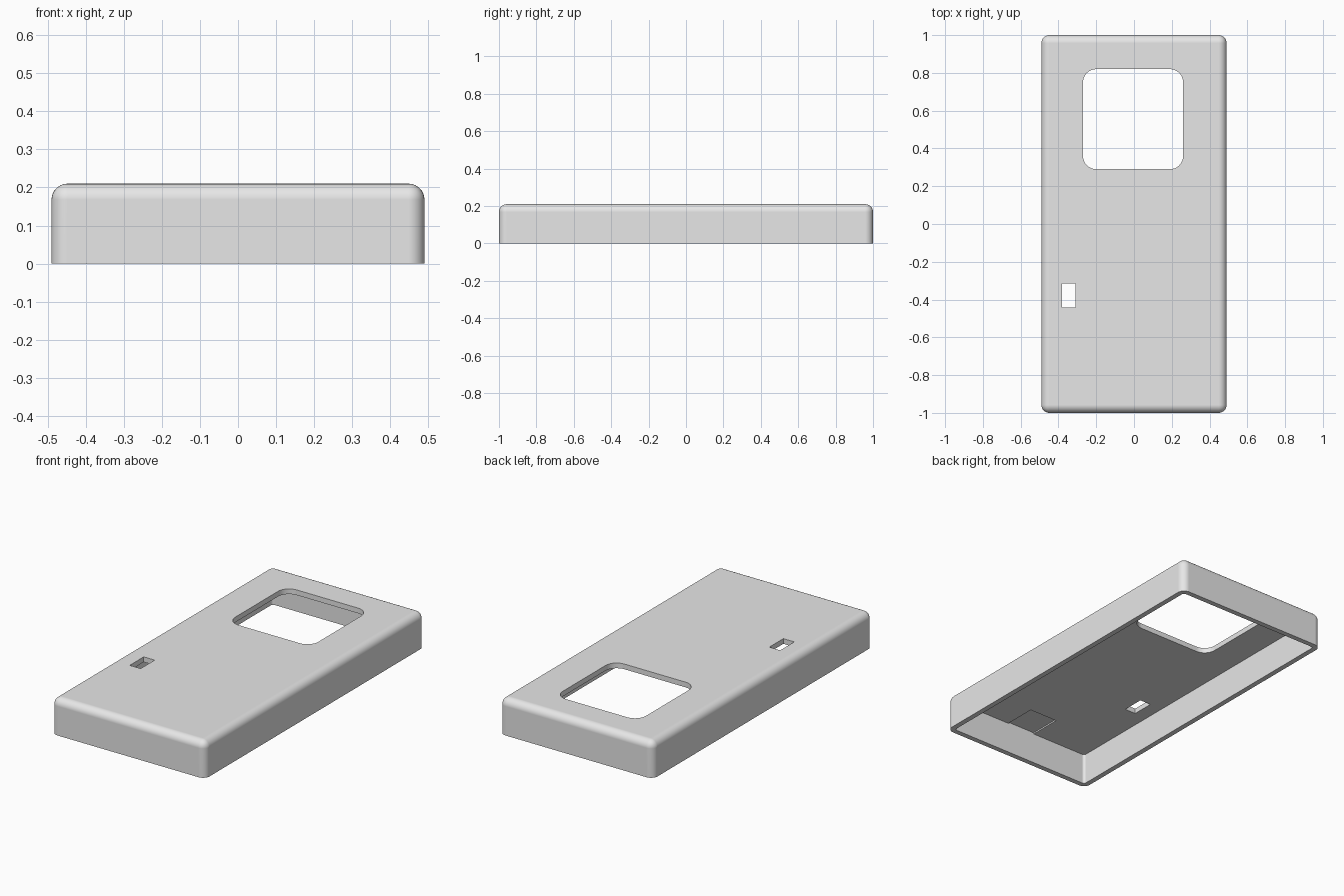
import bpy, bmesh, math

if "Cube" in bpy.data.objects:
    bpy.data.objects.remove(bpy.data.objects["Cube"])

HALF_X, HALF_Y, HEIGHT = 0.49, 1.0, 0.21
WALL = 0.03
EDGE_R = 0.042

grey = bpy.data.materials.new("plain grey")
grey.diffuse_color = (0.8, 0.8, 0.8, 1.0)
grey.use_nodes = True
grey.node_tree.nodes["Principled BSDF"].inputs["Base Color"].default_value = grey.diffuse_color


def rounded_block(name, x0, x1, y0, y1, z0, z1, radius=0.0, round_top=False, segments=8):
    """Box with rounded upright edges and, if asked, a rounded top rim."""
    bm = bmesh.new()
    bmesh.ops.create_cube(bm, size=1.0)
    for v in bm.verts:
        v.co.x = x1 if v.co.x > 0 else x0
        v.co.y = y1 if v.co.y > 0 else y0
        v.co.z = z1 if v.co.z > 0 else z0
    if radius:
        edges = []
        for e in bm.edges:
            a, b = e.verts
            upright = abs(a.co.z - b.co.z) > 1e-6
            on_top = min(a.co.z, b.co.z) > z1 - 1e-6
            if upright or (round_top and on_top):
                edges.append(e)
        bmesh.ops.bevel(bm, geom=edges, offset=radius, offset_type='OFFSET',
                        segments=segments, profile=0.5, affect='EDGES')
    bmesh.ops.recalc_face_normals(bm, faces=bm.faces)
    mesh = bpy.data.meshes.new(name)
    bm.to_mesh(mesh)
    bm.free()
    mesh.materials.append(grey)
    obj = bpy.data.objects.new(name, mesh)
    bpy.context.collection.objects.link(obj)
    return obj


def cut(target, cutter):
    """Subtract the cutter from the target and remove the cutter."""
    cutter.hide_render = True
    mod = target.modifiers.new("cut", 'BOOLEAN')
    mod.operation = 'DIFFERENCE'
    mod.solver = 'EXACT'
    mod.object = cutter
    bpy.context.view_layer.objects.active = target
    bpy.ops.object.modifier_apply(modifier=mod.name)
    bpy.data.objects.remove(cutter, do_unlink=True)


# Outer cover with rounded top and corners
cover = rounded_block("cover_shell", -HALF_X, HALF_X, -HALF_Y, HALF_Y, 0, HEIGHT,
                      EDGE_R, round_top=True)

# Hollow underside
ceiling = HEIGHT - WALL
ix, iy = HALF_X - WALL, HALF_Y - WALL
cut(cover, rounded_block("cavity_cutter", -ix, ix, -iy, iy, -0.1, ceiling, 0.015))

# Large rounded window and small slot through the top
cut(cover, rounded_block("window_cutter", -0.27, 0.26, 0.29, 0.82, 0.1, 0.4, 0.07))
cut(cover, rounded_block("slot_cutter", -0.38, -0.31, -0.443, -0.315, 0.1, 0.4))

# Shallow pocket in the ceiling against the front wall
cut(cover, rounded_block("pocket_cutter", -0.10, 0.08, -iy - 0.001, -0.78,
                         ceiling - 0.01, ceiling + 0.008))

# Smooth rounded edges, flat panels
bpy.ops.object.select_all(action='DESELECT')
cover.select_set(True)
bpy.context.view_layer.objects.active = cover
bpy.ops.object.shade_smooth_by_angle(angle=math.radians(30))
weighted = cover.modifiers.new("flat_panels", 'WEIGHTED_NORMAL')
weighted.keep_sharp = True
